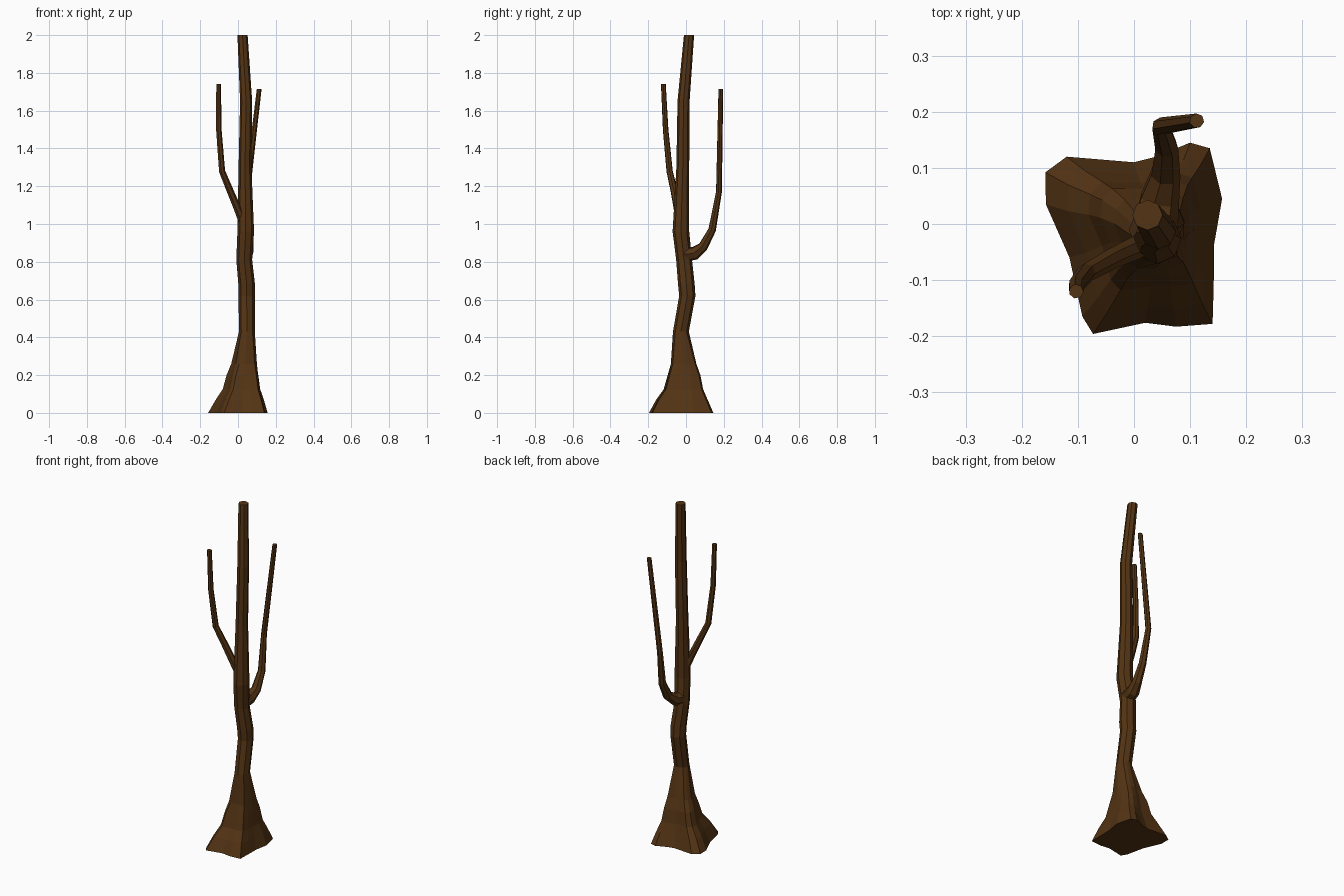
import bpy, bmesh, math
from mathutils import Vector

if "Cube" in bpy.data.objects:
    bpy.data.objects.remove(bpy.data.objects["Cube"])

bark = bpy.data.materials.new("dark_brown_bark")
bark.diffuse_color = (0.088, 0.034, 0.007, 1)
bark.use_nodes = True
bark.node_tree.nodes["Principled BSDF"].inputs["Base Color"].default_value = bark.diffuse_color


def loft(name, rings):
    """Skin a list of equal-length rings and cap both ends."""
    bm = bmesh.new()
    vs = [[bm.verts.new(p) for p in r] for r in rings]
    n = len(vs[0])
    for a, b in zip(vs, vs[1:]):
        for i in range(n):
            j = (i + 1) % n
            bm.faces.new((a[i], a[j], b[j], b[i]))
    bm.faces.new(vs[0][::-1])
    bm.faces.new(vs[-1])
    bmesh.ops.recalc_face_normals(bm, faces=bm.faces)
    me = bpy.data.meshes.new(name)
    bm.to_mesh(me)
    bm.free()
    me.materials.append(bark)
    ob = bpy.data.objects.new(name, me)
    bpy.context.collection.objects.link(ob)
    return ob


def octagon(r):
    """Eight-sided outline with an extra point in the middle of each side."""
    c = [Vector((r * math.cos(i * math.pi / 4), r * math.sin(i * math.pi / 4)))
         for i in range(8)]
    return [p for i in range(8) for p in (c[i], (c[i] + c[(i + 1) % 8]) / 2)]


# Trunk with four root lobes: ground outline blends into an octagon
roots = [(.143, -.035), (.157, .045), (.135, .135), (.1, .145), (.04, .12), (0, .11),
         (-.12, .12), (-.158, .092), (-.157, .035), (-.115, -.06), (-.092, -.165),
         (-.073, -.196), (.02, -.176), (.075, -.183), (.14, -.178), (.142, -.11)]
base = Vector((.04, -.03))
# z, centre x, centre y, radius, share of root outline
levels = [(0, .04, -.03, .045, 1), (.07, .04, -.025, .045, .74), (.125, .04, -.016, .045, .5),
          (.2, .04, -.012, .046, .36), (.26, .042, -.013, .046, .21),
          (.43, .047, -.027, .042, 0), (.62, .046, .007, .043, 0), (.68, .046, .002, .044, 0),
          (.81, .033, -.01, .042, 0), (.96, .041, -.027, .044, 0),
          (1.3, .037, -.017, .034, 0), (1.65, .043, -.013, .032, 0), (2, .024, .016, .027, 0)]
rings = []
for z, cx, cy, r, t in levels:
    ring = []
    for o, g in zip(octagon(r), roots):
        p = Vector((cx, cy)) + o.lerp(Vector(g) - base, t)
        ring.append((p.x, p.y, z))
    rings.append(ring)
loft("trunk", rings)


# Branches: tapered seven-sided tubes along a path of (x, y, z, radius)
def branch(name, path, sides=7):
    pts = [Vector(p[:3]) for p in path]
    dirs = [(b - a).normalized() for a, b in zip(pts, pts[1:])]
    rings, u = [], Vector((1, 0, 0))
    for i, p in enumerate(pts):
        d = (dirs[max(i - 1, 0)] + dirs[min(i, len(dirs) - 1)]).normalized()
        if i == len(pts) - 1:
            d = Vector((0, 0, 1))  # level cut at the tip
        u = (u - d * u.dot(d)).normalized()
        v = d.cross(u)
        r = path[i][3]
        rings.append([p + r * (u * math.cos(k * math.tau / sides) + v * math.sin(k * math.tau / sides))
                      for k in range(sides)])
    return loft(name, rings)


branch("left_branch", [(.03, -.025, 1.0, .024), (-.002, -.045, 1.08, .021), (-.04, -.062, 1.17, .019),
                       (-.085, -.087, 1.28, .017), (-.102, -.108, 1.5, .015),
                       (-.103, -.12, 1.74, .013)])
branch("back_branch", [(.036, -.01, .84, .042), (.045, .045, .845, .036), (.056, .09, .88, .027),
                       (.058, .138, .97, .021), (.048, .174, 1.17, .016),
                       (.112, .184, 1.715, .013)])
